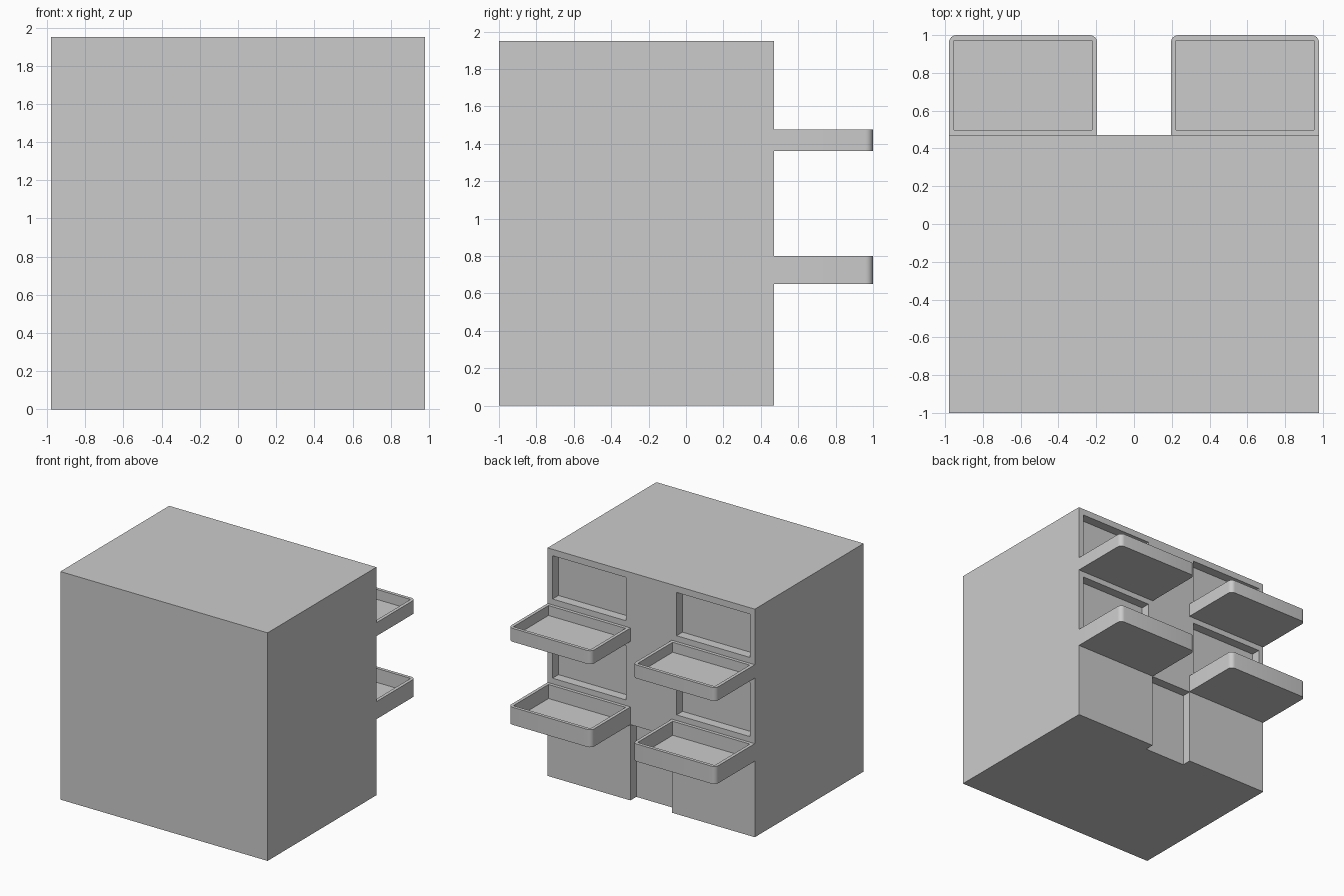
import bpy, bmesh, math
from mathutils import Matrix

if "Cube" in bpy.data.objects:
    bpy.data.objects.remove(bpy.data.objects["Cube"])

WALL_Y = 0.47


def finish(bm, name):
    bmesh.ops.recalc_face_normals(bm, faces=bm.faces)
    mesh = bpy.data.meshes.new(name)
    bm.to_mesh(mesh)
    bm.free()
    obj = bpy.data.objects.new(name, mesh)
    bpy.context.collection.objects.link(obj)
    return obj


def boxes(name, bounds):
    """One object made of axis-aligned boxes (x0, x1, y0, y1, z0, z1)."""
    bm = bmesh.new()
    for x0, x1, y0, y1, z0, z1 in bounds:
        mid = ((x0 + x1) / 2, (y0 + y1) / 2, (z0 + z1) / 2)
        size = (x1 - x0, y1 - y0, z1 - z0, 1)
        bmesh.ops.create_cube(bm, size=1, matrix=Matrix.Translation(mid) @ Matrix.Diagonal(size))
    return finish(bm, name)


def carve(obj, cutter):
    cutter.hide_render = True
    mod = obj.modifiers.new("carve", 'BOOLEAN')
    mod.operation = 'DIFFERENCE'
    mod.solver = 'EXACT'
    mod.object = cutter
    bpy.context.view_layer.objects.active = obj
    bpy.ops.object.modifier_apply(modifier=mod.name)
    bpy.data.objects.remove(cutter)


def balcony(name, x0, x1, z0, z1):
    # slab with rounded outer corners
    r, y1, steps = 0.04, 1.0, 6
    pts = [(x0, WALL_Y), (x1, WALL_Y)]
    for cx, start in ((x1 - r, 0), (x0 + r, 90)):
        for i in range(steps + 1):
            a = math.radians(start + 90 * i / steps)
            pts.append((cx + r * math.cos(a), y1 - r + r * math.sin(a)))
    bm = bmesh.new()
    base = bm.faces.new([bm.verts.new((x, y, z0)) for x, y in pts])
    top = bmesh.ops.extrude_face_region(bm, geom=[base])["geom"]
    bmesh.ops.translate(bm, vec=(0, 0, z1 - z0),
                        verts=[v for v in top if isinstance(v, bmesh.types.BMVert)])
    obj = finish(bm, name)
    # hollow leaving floor and parapet
    t = 0.028
    carve(obj, boxes("hollow", [(x0 + t, x1 - t, WALL_Y + t, y1 - t, z0 + 0.03, z1 + 0.1)]))
    bpy.ops.object.select_all(action='DESELECT')
    obj.select_set(True)
    bpy.context.view_layer.objects.active = obj
    bpy.ops.object.shade_smooth_by_angle(angle=math.radians(30))


# building block with recessed windows and doorway
building = boxes("building", [(-0.98, 0.98, -1, WALL_Y, 0, 1.95)])
back = WALL_Y - 0.08
recesses = [(-0.197, 0.197, back, 0.6, -0.1, 0.648)]
for z0, z1 in ((0.848, 1.312), (1.525, 1.895)):
    for x0, x1 in ((0.24, 0.933), (-0.933, -0.24)):
        recesses.append((x0, x1, back, 0.6, z0, z1))
carve(building, boxes("recesses", recesses))

# balconies, two per floor
for floor, z0, z1 in (("lower", 0.65, 0.80), ("upper", 1.36, 1.475)):
    balcony(floor + "_balcony_right", 0.195, 0.98, z0, z1)
    balcony(floor + "_balcony_left", -0.98, -0.195, z0, z1)
